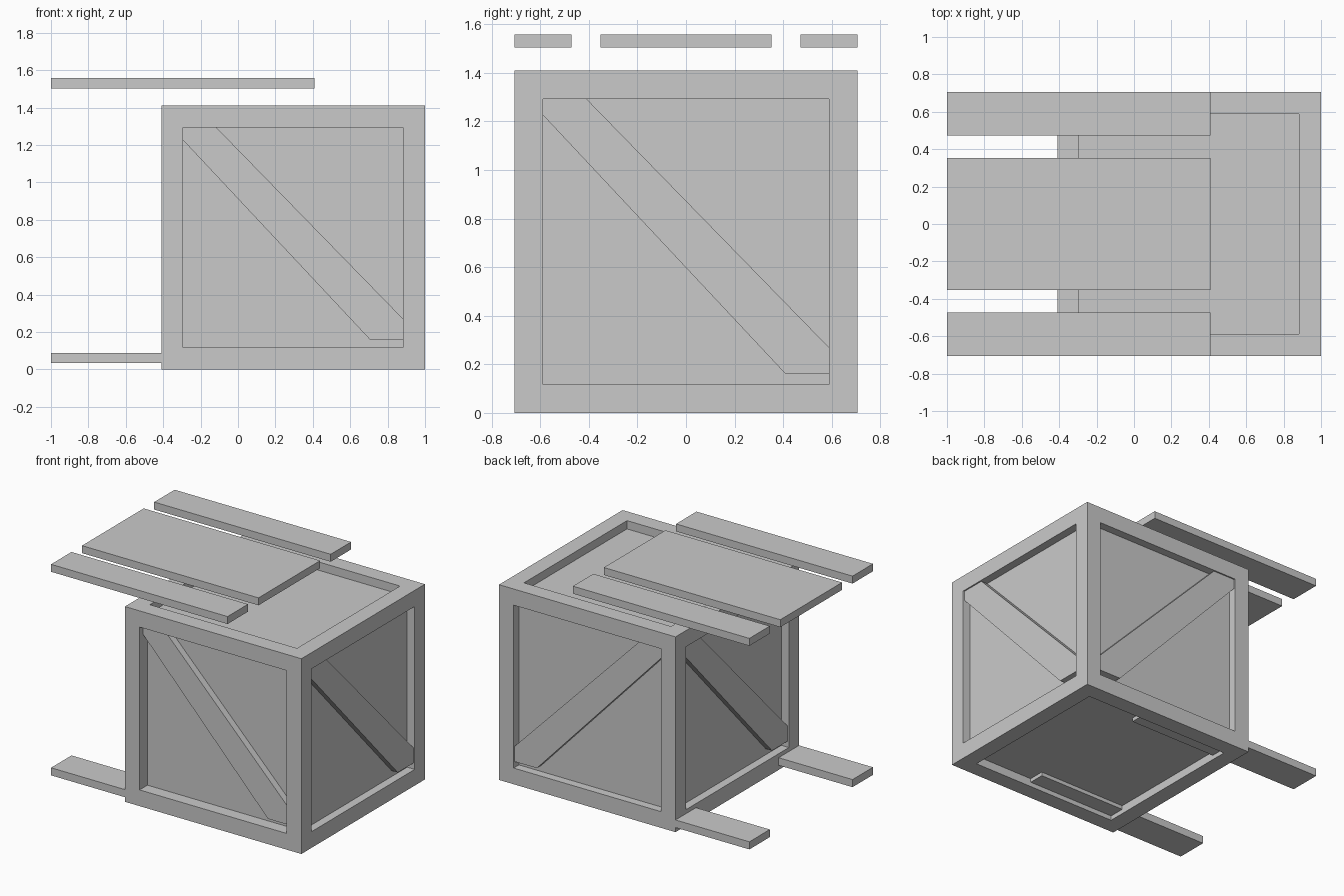
import bpy
import bmesh
from math import radians
from mathutils import Matrix, Vector

cube = bpy.data.objects.get("Cube")
if cube:
    bpy.data.objects.remove(cube, do_unlink=True)

# One flat grey for the whole crate
GREY = (0.59, 0.59, 0.59, 1)
grey = bpy.data.materials.new("plain grey")
grey.use_nodes = True
grey.diffuse_color = GREY
grey.node_tree.nodes["Principled BSDF"].inputs["Base Color"].default_value = GREY

SIZE = 1.41            # crate edge
HALF = SIZE / 2
RIM = 0.117            # frame width
RECESS = 0.06          # panel depth below the frame
FRONT_RECESS = 0.09    # the front panel sits deeper
BRACE = 0.05           # brace thickness
CENTRE_X = 1 - HALF


def add_object(name, bm):
    bmesh.ops.recalc_face_normals(bm, faces=bm.faces)
    mesh = bpy.data.meshes.new(name)
    bm.to_mesh(mesh)
    bm.free()
    mesh.materials.append(grey)
    obj = bpy.data.objects.new(name, mesh)
    bpy.context.collection.objects.link(obj)


def add_box(name, low, high):
    low, high = Vector(low), Vector(high)
    bm = bmesh.new()
    bmesh.ops.create_cube(bm, size=1)
    bmesh.ops.scale(bm, vec=high - low, verts=bm.verts)
    bmesh.ops.translate(bm, vec=(low + high) / 2, verts=bm.verts)
    add_object(name, bm)


# Crate body: a cube with every side inset and pushed in
bm = bmesh.new()
bmesh.ops.create_cube(bm, size=SIZE)
sides = bm.faces[:]
bmesh.ops.inset_individual(bm, faces=sides, thickness=RIM, depth=0, use_even_offset=True)
panels = bmesh.ops.extrude_discrete_faces(bm, faces=sides)["faces"]
for panel in panels:
    depth = FRONT_RECESS if panel.normal.y < -0.5 else RECESS
    bmesh.ops.translate(bm, vec=panel.normal * -depth, verts=panel.verts)
bmesh.ops.translate(bm, vec=(CENTRE_X, 0, HALF), verts=bm.verts)
add_object("crate_body", bm)

# Diagonal braces, drawn on the front side then turned or mirrored to the others
INNER = HALF - RIM
TOP = SIZE - RIM
PROFILE = [(-INNER, 1.225), (-INNER, TOP), (-0.41, TOP),
           (INNER, 0.27), (INNER, 0.16), (0.41, 0.16)]


def add_brace(name, turn, recess=RECESS):
    bm = bmesh.new()
    face = bm.faces.new([bm.verts.new((u, recess - BRACE - HALF, z)) for u, z in PROFILE])
    back = bmesh.ops.extrude_face_region(bm, geom=[face])["geom"]
    bmesh.ops.translate(bm, vec=(0, BRACE, 0),
                        verts=[v for v in back if isinstance(v, bmesh.types.BMVert)])
    bmesh.ops.transform(bm, matrix=Matrix.Translation((CENTRE_X, 0, 0)) @ turn, verts=bm.verts)
    add_object(name, bm)


add_brace("front_brace", Matrix.Identity(4), FRONT_RECESS)
add_brace("back_brace", Matrix.Scale(-1, 4, (0, 1, 0)))
add_brace("left_brace", Matrix.Rotation(radians(90), 4, "Z"))
add_brace("right_brace", Matrix.Rotation(radians(-90), 4, "Z"))

# Planks: three floating lid boards and two runners through the base
REACH = SIZE - 1
LID_LOW, LID_HIGH = 1.503, 1.557
RUN_LOW, RUN_HIGH = 0.033, 0.088
add_box("lid_middle_plank", (-1, -0.352, LID_LOW), (REACH, 0.352, LID_HIGH))
for side, y0, y1 in (("front", -HALF, -0.472), ("back", 0.472, HALF)):
    add_box(side + "_lid_plank", (-1, y0, LID_LOW), (REACH, y1, LID_HIGH))
    add_box(side + "_base_runner", (-1, y0, RUN_LOW), (REACH, y1, RUN_HIGH))
